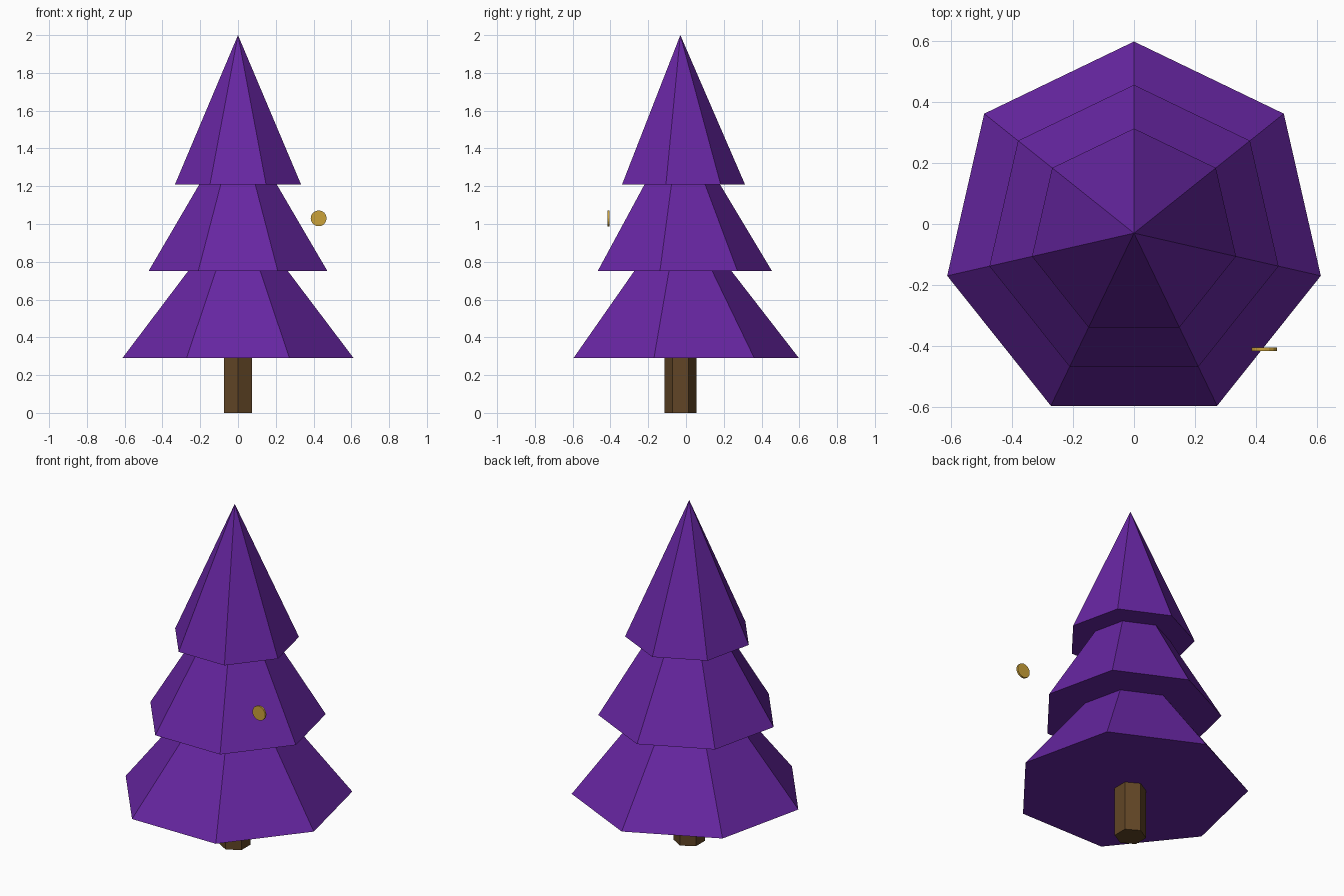
import bpy
import math

if "Cube" in bpy.data.objects:
    bpy.data.objects.remove(bpy.data.objects["Cube"], do_unlink=True)


def material(name, rgb):
    mat = bpy.data.materials.new(name)
    mat.use_nodes = True
    mat.diffuse_color = (*rgb, 1)
    mat.node_tree.nodes["Principled BSDF"].inputs["Base Color"].default_value = (*rgb, 1)
    return mat


purple = material("purple foliage", (0.135, 0.019, 0.36))
brown = material("brown bark", (0.12, 0.06, 0.019))
gold = material("gold", (0.6, 0.36, 0.042))

AXIS_Y = -0.03  # tree axis sits slightly forward of centre


def finish(name, mat):
    obj = bpy.context.object
    obj.name = name
    obj.data.name = name
    obj.data.materials.append(mat)
    return obj


# Trunk: six-sided post, hidden top inside the lowest tier
trunk_height = 0.4
bpy.ops.mesh.primitive_cylinder_add(vertices=6, radius=0.085, depth=trunk_height,
                                    location=(0, AXIS_Y, trunk_height / 2))
finish("trunk", brown)

# Foliage: three seven-sided cones, each with a corner pointing back
tiers = [("lower_foliage", 0.628, 0.29, 1.10),
         ("middle_foliage", 0.486, 0.75, 1.56),
         ("upper_foliage", 0.343, 1.208, 2.0)]
for name, radius, base, tip in tiers:
    bpy.ops.mesh.primitive_cone_add(vertices=7, radius1=radius, radius2=0, depth=tip - base,
                                    location=(0, AXIS_Y, (base + tip) / 2))
    finish(name, purple)

# Small gold disc floating beside the tree, facing front
bpy.ops.mesh.primitive_cylinder_add(vertices=16, radius=0.042, depth=0.011,
                                    location=(0.427, -0.411, 1.03),
                                    rotation=(math.pi / 2, 0, 0))
finish("gold_disc", gold)
